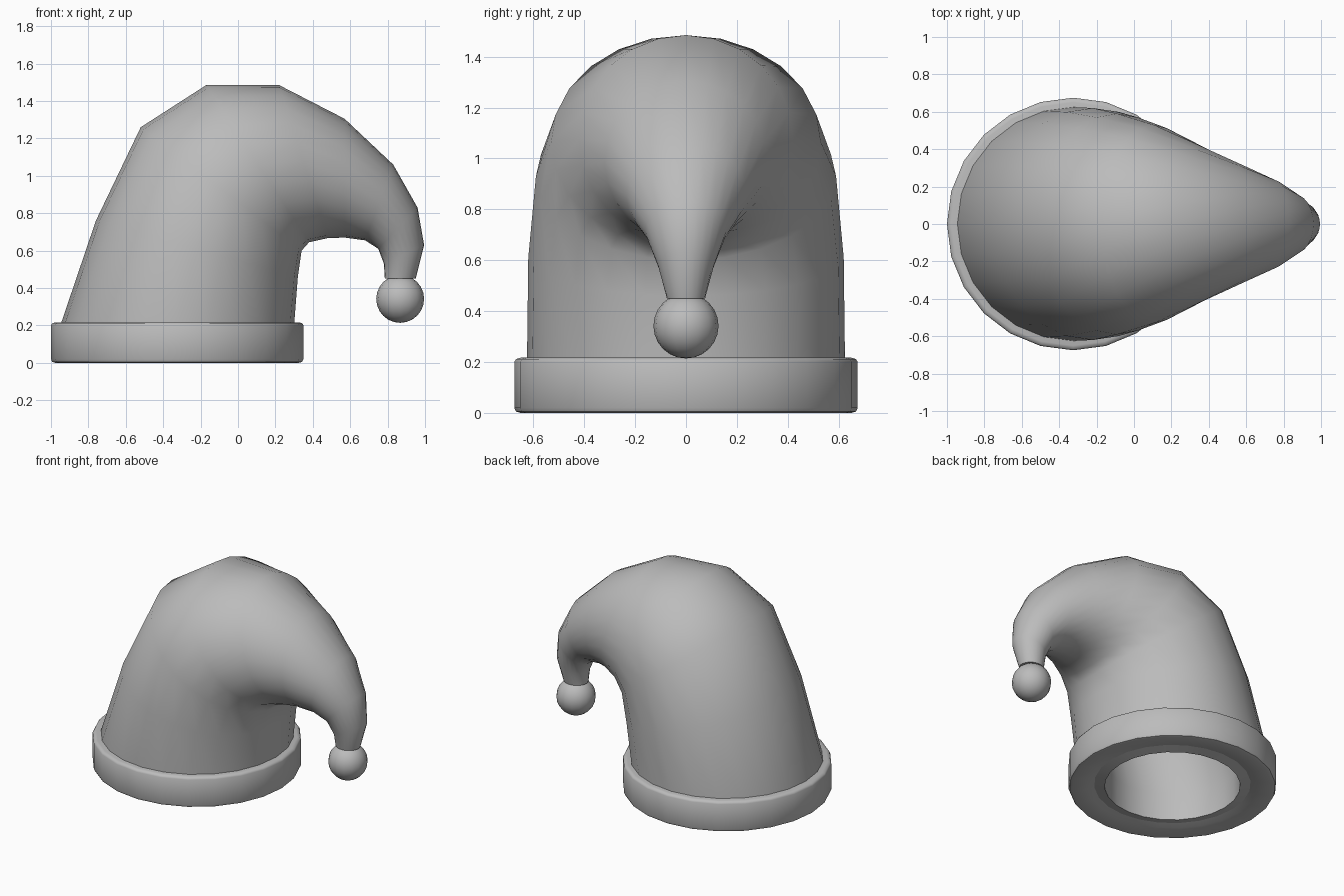
import bpy, bmesh
from math import sin, cos, pi
from mathutils import Vector

SIDES = 24
BRIM_X = -0.325

if "Cube" in bpy.data.objects:
    bpy.data.objects.remove(bpy.data.objects["Cube"])

grey = bpy.data.materials.new("plain grey")
grey.use_nodes = True
colour = (0.5, 0.5, 0.5, 1)
grey.diffuse_color = colour
grey.node_tree.nodes["Principled BSDF"].inputs["Base Color"].default_value = colour


def finish(name, bm, angle):
    bmesh.ops.recalc_face_normals(bm, faces=bm.faces)
    mesh = bpy.data.meshes.new(name)
    bm.to_mesh(mesh)
    bm.free()
    mesh.materials.append(grey)
    obj = bpy.data.objects.new(name, mesh)
    bpy.context.collection.objects.link(obj)
    bpy.ops.object.select_all(action='DESELECT')
    bpy.context.view_layer.objects.active = obj
    obj.select_set(True)
    bpy.ops.object.shade_smooth_by_angle(angle=angle)
    return obj


def ring(bm, outer, inner, half_width, scale=1.0):
    """Elliptical ring between an outer-bend and an inner-bend point."""
    a, b = Vector((outer[0], 0, outer[1])), Vector((inner[0], 0, inner[1]))
    mid, half = (a + b) / 2, (a - b) / 2 * scale
    side = Vector((0, half_width * scale, 0))
    return [bm.verts.new(mid + half * cos(2 * pi * i / SIDES) + side * sin(2 * pi * i / SIDES))
            for i in range(SIDES)]


def bridge(bm, rings, closed=False):
    pairs = list(zip(rings, rings[1:]))
    if closed:
        pairs.append((rings[-1], rings[0]))
    for r, s in pairs:
        for i in range(SIDES):
            j = (i + 1) % SIDES
            bm.faces.new((r[i], r[j], s[j], s[i]))


# Drooping hat: outer bend point, inner bend point, half width
sections = [
    ((-0.95, 0.20), (0.30, 0.20), 0.625),
    ((-0.76, 0.76), (0.32, 0.46), 0.62),
    ((-0.52, 1.26), (0.34, 0.60), 0.59),
    ((-0.17, 1.485), (0.38, 0.645), 0.53),
    ((0.22, 1.485), (0.48, 0.667), 0.42),
    ((0.57, 1.305), (0.57, 0.67), 0.32),
    ((0.83, 1.06), (0.68, 0.655), 0.235),
    ((0.96, 0.83), (0.75, 0.61), 0.16),
    ((0.995, 0.63), (0.78, 0.53), 0.11),
    ((0.95, 0.45), (0.785, 0.45), 0.075),
]
bm = bmesh.new()
# Thick wall: hollow inside first, from its closed end down to the opening
hollow = [ring(bm, *s, scale=0.7) for s in reversed(sections[:5])]
opening = ring(bm, (BRIM_X - 0.44, 0.01), (BRIM_X + 0.44, 0.01), 0.44)
base = ring(bm, (BRIM_X - 0.62, 0.05), (BRIM_X + 0.62, 0.05), 0.62)
shell = [ring(bm, *s) for s in sections]
bridge(bm, hollow + [opening, base] + shell)
bm.faces.new(hollow[0])
bm.faces.new(shell[-1])
finish("hat", bm, pi / 3)

# Brim band with softened edges and a slightly dished underside
profile = [(0.46, 0.04), (0.55, 0.012), (0.65, 0.0), (0.668, 0.005), (0.675, 0.02),
           (0.675, 0.2), (0.668, 0.212), (0.65, 0.217), (0.5, 0.217)]
bm = bmesh.new()
bridge(bm, [ring(bm, (BRIM_X - r, z), (BRIM_X + r, z), r) for r, z in profile], closed=True)
finish("brim", bm, pi / 4)

# Ball on the tip
bm = bmesh.new()
bmesh.ops.create_uvsphere(bm, u_segments=16, v_segments=12, radius=0.128)
bmesh.ops.translate(bm, verts=bm.verts, vec=(0.867, 0, 0.342))
finish("tip_ball", bm, pi / 3)
